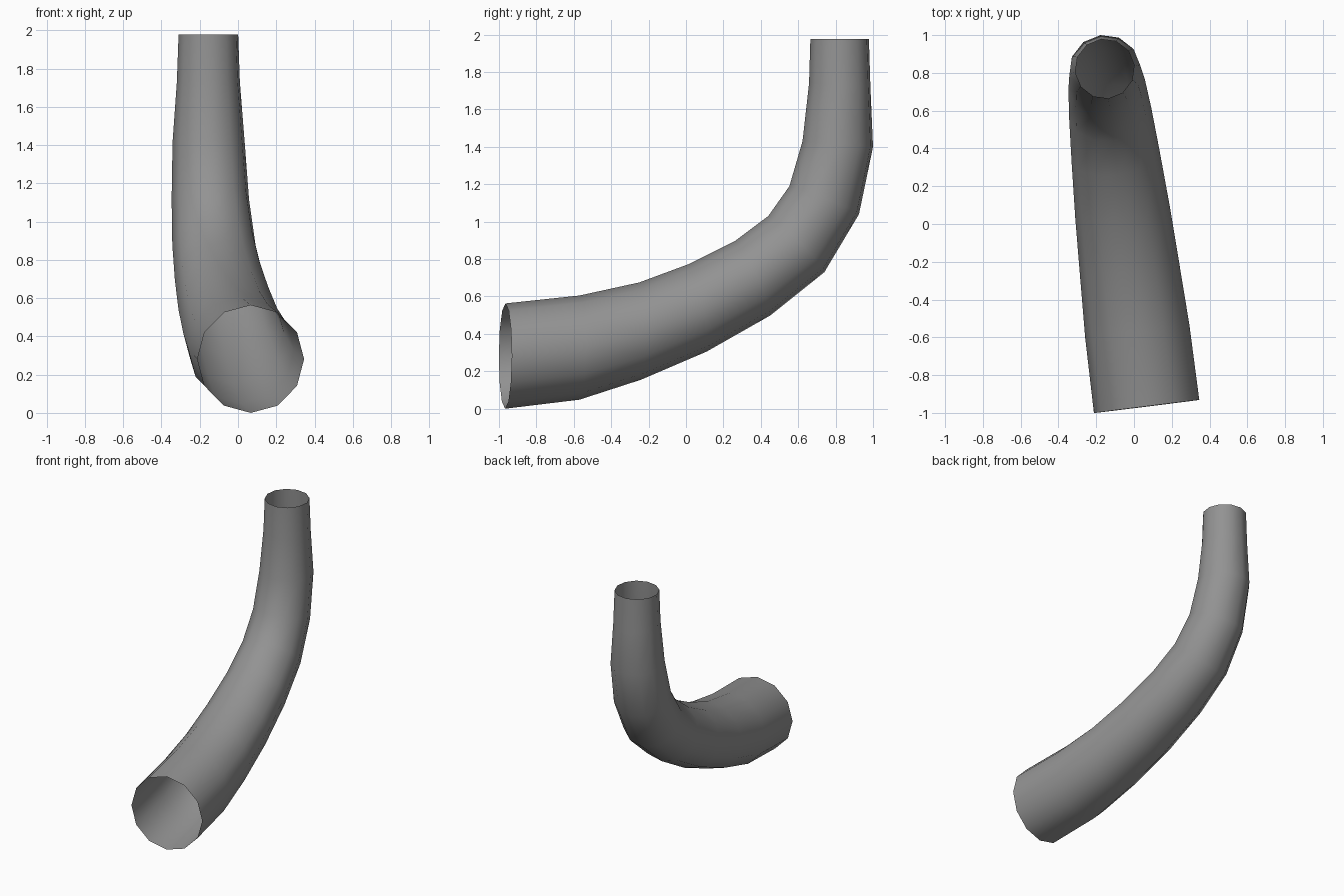
import bpy, bmesh, math
from mathutils import Vector

if "Cube" in bpy.data.objects:
    bpy.data.objects.remove(bpy.data.objects["Cube"])

SIDES = 12
YAW = 0.124  # the bend lies in a vertical plane turned slightly about z

# Each ring: (inner bend y, z), (outer bend y, z), sideways radius
RINGS = [
    ((-0.965, 0.563), (-0.967, 0.000), 0.281),
    ((-0.570, 0.605), (-0.570, 0.048), 0.278),
    ((-0.250, 0.675), (-0.240, 0.155), 0.265),
    ((0.020, 0.775), (0.110, 0.305), 0.252),
    ((0.260, 0.895), (0.450, 0.498), 0.235),
    ((0.440, 1.030), (0.740, 0.730), 0.219),
    ((0.553, 1.190), (0.925, 1.040), 0.204),
    ((0.623, 1.430), (1.000, 1.400), 0.190),
    ((0.658, 1.740), (0.986, 1.720), 0.166),
    ((0.665, 1.977), (0.978, 1.977), 0.157),
]


def in_plane(y, z):
    """Point of the bend plane from its side-view position."""
    return Vector((-0.053 - YAW * y, y, z))


# Tapered, open-ended bent tube
bm = bmesh.new()
side = Vector((math.cos(YAW), math.sin(YAW), 0))
loops = []
for inner, outer, r in RINGS:
    a, b = in_plane(*inner), in_plane(*outer)
    centre, up = (a + b) / 2, (a - b) / 2
    loop = []
    for i in range(SIDES):
        t = math.tau * i / SIDES
        loop.append(bm.verts.new(centre + up * math.cos(t) + side * r * math.sin(t)))
    loops.append(loop)
for lo, hi in zip(loops, loops[1:]):
    for i in range(SIDES):
        j = (i + 1) % SIDES
        bm.faces.new((lo[i], hi[i], hi[j], lo[j])).smooth = True

bmesh.ops.recalc_face_normals(bm, faces=bm.faces)
# Make sure the normals point out of the tube
bm.faces.ensure_lookup_table()
f = bm.faces[0]
if f.normal.dot(f.calc_center_median() - in_plane(-0.77, 0.305)) < 0:
    bmesh.ops.reverse_faces(bm, faces=bm.faces)
mesh = bpy.data.meshes.new("bent_tube")
bm.to_mesh(mesh)
bm.free()
tube = bpy.data.objects.new("bent_tube", mesh)
bpy.context.collection.objects.link(tube)

# Dark grey surface
grey = bpy.data.materials.new("dark_grey")
grey.diffuse_color = (0.29, 0.29, 0.29, 1)
grey.use_nodes = True
grey.node_tree.nodes["Principled BSDF"].inputs["Base Color"].default_value = grey.diffuse_color
mesh.materials.append(grey)
